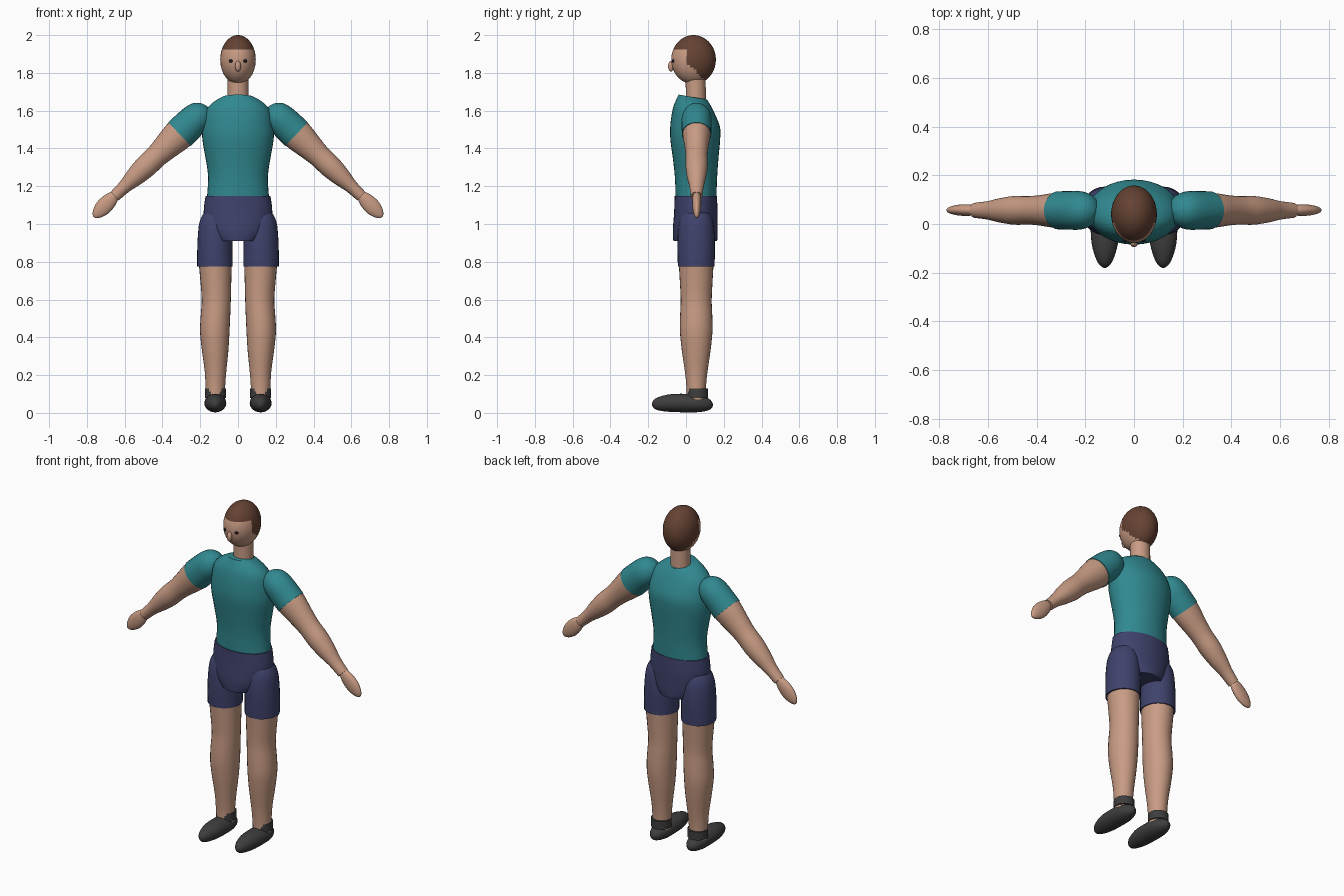
import bpy
import bmesh
from math import sin, cos, pi
from mathutils import Vector

if "Cube" in bpy.data.objects:
    bpy.data.objects.remove(bpy.data.objects["Cube"], do_unlink=True)


def material(name, r, g, b):
    m = bpy.data.materials.new(name)
    m.use_nodes = True
    m.diffuse_color = (r, g, b, 1)
    bsdf = next(n for n in m.node_tree.nodes if n.type == 'BSDF_PRINCIPLED')
    bsdf.inputs["Base Color"].default_value = (r, g, b, 1)
    bsdf.inputs["Roughness"].default_value = 0.8
    return m


SKIN = material("skin", 0.58, 0.33, 0.23)
TEAL = material("teal shirt", 0.03, 0.25, 0.28)
NAVY = material("navy shorts", 0.05, 0.055, 0.15)
HAIR = material("brown hair", 0.13, 0.055, 0.033)
SHOE = material("charcoal shoe", 0.048, 0.048, 0.048)
EYE = material("dark eye", 0.012, 0.012, 0.015)

X, Y, Z = Vector((1, 0, 0)), Vector((0, 1, 0)), Vector((0, 0, 1))


def finish(name, bm, *mats):
    bmesh.ops.recalc_face_normals(bm, faces=bm.faces[:])
    mesh = bpy.data.meshes.new(name)
    bm.to_mesh(mesh)
    bm.free()
    obj = bpy.data.objects.new(name, mesh)
    bpy.context.collection.objects.link(obj)
    for m in mats:
        mesh.materials.append(m)
    bpy.ops.object.select_all(action='DESELECT')
    obj.select_set(True)
    bpy.context.view_layer.objects.active = obj
    bpy.ops.object.shade_smooth_by_angle(angle=pi / 4)
    return obj


def smooth_rings(rings, steps=3):
    """Catmull-Rom interpolation between key cross-sections."""
    keys = [Vector(r) for r in rings]
    keys = [keys[0]] + keys + [keys[-1]]
    out = []
    for a, b, c, d in zip(keys, keys[1:], keys[2:], keys[3:]):
        for i in range(steps):
            t = i / steps
            out.append((2 * b + (c - a) * t + (2 * a - 5 * b + 4 * c - d) * t * t
                        + (3 * b - a - 3 * c + d) * t ** 3) / 2)
    return out + [keys[-1]]


def loft(name, mat, place, u, v, rings, side=1, segs=28, bend=None):
    """Skin elliptical rings; place(ring) gives the centre, the last two values the radii."""
    bm = bmesh.new()
    loops = []
    for ring in smooth_rings(rings):
        loop = []
        for i in range(segs):
            a = 2 * pi * i / segs
            p = place(ring) + u * cos(a) * ring[-2] + v * sin(a) * ring[-1]
            if bend:
                p = bend(p)
            loop.append(bm.verts.new((p.x * side, p.y, p.z)))
        loops.append(loop)
    for a, b in zip(loops, loops[1:]):
        for i in range(segs):
            j = (i + 1) % segs
            bm.faces.new((a[i], a[j], b[j], b[i]))
    bm.faces.new(loops[0])
    bm.faces.new(loops[-1])
    return finish(name, bm, mat)


def ball(name, centre, radii, *mats, segs=32, rule=None):
    bm = bmesh.new()
    bmesh.ops.create_uvsphere(bm, u_segments=segs, v_segments=segs * 3 // 4, radius=1)
    for vert in bm.verts:
        vert.co = Vector(c + r * k for c, r, k in zip(centre, radii, vert.co))
    if rule:
        for f in bm.faces:
            f.material_index = int(rule(f.calc_center_median()))
    return finish(name, bm, *mats)


def upright(r):
    return Vector((0, r[1], r[0]))


def leg_place(r):
    return Vector((r[1], 0.054, r[0]))


# Head with painted hair, nose and neck
ball("head", (0, 0.04, 1.87), (0.094, 0.118, 0.13), SKIN, HAIR, segs=40,
     rule=lambda p: p.z > 1.925 or (p.y > 0 and p.z > 1.862 - 1.03 * p.y))
ball("nose", (0, -0.08, 1.835), (0.015, 0.015, 0.028), SKIN, segs=16)
loft("neck", SKIN, upright, X, Y,
     [(1.62, 0.052, 0.056, 0.054), (1.70, 0.052, 0.055, 0.053), (1.80, 0.05, 0.055, 0.053)])


# Shirt, with a collar that dips toward the back
def collar(p):
    k = min(max((p.z - 1.5) / 0.17, 0), 1)
    return p - Z * (0.17 * k * (p.y - 0.037))


loft("shirt", TEAL, upright, X, Y, [
    (1.145, 0.053, 0.164, 0.108), (1.25, 0.053, 0.158, 0.112),
    (1.35, 0.051, 0.172, 0.121), (1.45, 0.049, 0.189, 0.132),
    (1.52, 0.048, 0.187, 0.131), (1.60, 0.04, 0.170, 0.110),
    (1.645, 0.038, 0.130, 0.09), (1.672, 0.036, 0.082, 0.075)], segs=36, bend=collar)

# Shorts body
loft("shorts_body", NAVY, upright, X, Y, [
    (1.148, 0.052, 0.172, 0.112), (1.06, 0.052, 0.182, 0.115),
    (0.98, 0.049, 0.168, 0.118), (0.935, 0.049, 0.14, 0.118),
    (0.91, 0.049, 0.115, 0.116)], segs=36)

# Arm axis, sloping down and outward
ARM_START = Vector((0.31, 0.056, 1.476))
ARM_DIR = Vector((0.34, 0, -0.326)).normalized()
ARM_SIDE = ARM_DIR.cross(Y)


def arm_place(r):
    return ARM_START + ARM_DIR * r[0]


HAND_START = Vector((0.645, 0.057, 1.16))
HAND_DIR = Vector((0.12, 0, -0.125)).normalized()


def hand_place(r):
    return HAND_START + HAND_DIR * r[0]


def shoe_place(r):
    return Vector((0.12, r[0], r[1]))


for tag, s in (("left", 1), ("right", -1)):
    ball(tag + "_eye", (0.037 * s, -0.067, 1.863), (0.011, 0.008, 0.009), EYE, segs=12)

    # Rounded shoulder and sleeve
    loft(tag + "_sleeve", TEAL, arm_place, ARM_SIDE, Y, [
        (-0.208, 0.006, 0.006), (-0.195, 0.04, 0.04), (-0.165, 0.068, 0.066),
        (-0.12, 0.081, 0.079), (-0.06, 0.085, 0.079), (0, 0.086, 0.078)], side=s)
    # Bare arm
    loft(tag + "_arm", SKIN, arm_place, ARM_SIDE, Y, [
        (-0.02, 0.084, 0.076), (0.03, 0.081, 0.071), (0.10, 0.07, 0.063),
        (0.17, 0.061, 0.058), (0.25, 0.060, 0.059), (0.33, 0.05, 0.050),
        (0.40, 0.036, 0.038), (0.475, 0.031, 0.031)], side=s)
    # Mitten-like hand
    loft(tag + "_hand", SKIN, hand_place, HAND_DIR.cross(Y), Y, [
        (-0.005, 0.012, 0.014), (0.02, 0.030, 0.021), (0.06, 0.041, 0.024),
        (0.105, 0.042, 0.022), (0.145, 0.029, 0.016), (0.165, 0.014, 0.009),
        (0.171, 0.003, 0.003)], side=s)

    # Shorts leg, bare leg and sock
    loft(tag + "_shorts_leg", NAVY, leg_place, X, Y, [
        (1.085, 0.115, 0.035, 0.04), (1.06, 0.118, 0.062, 0.07),
        (1.01, 0.12, 0.084, 0.090), (0.93, 0.121, 0.092, 0.098),
        (0.85, 0.122, 0.094, 0.099), (0.775, 0.122, 0.094, 0.097)], side=s)
    loft(tag + "_leg", SKIN, leg_place, X, Y, [
        (0.80, 0.121, 0.088, 0.093), (0.72, 0.118, 0.083, 0.088),
        (0.60, 0.115, 0.077, 0.082), (0.52, 0.119, 0.078, 0.085),
        (0.43, 0.123, 0.078, 0.086), (0.33, 0.121, 0.07, 0.076),
        (0.22, 0.119, 0.057, 0.060), (0.14, 0.12, 0.052, 0.052),
        (0.07, 0.12, 0.05, 0.05)], side=s)
    loft(tag + "_sock", SHOE, lambda r: Vector((r[1], 0.06, r[0])), X, Y, [
        (0.128, 0.12, 0.056, 0.056), (0.08, 0.12, 0.056, 0.056)], side=s)

    # Pointed shoe
    loft(tag + "_shoe", SHOE, shoe_place, X, Z, [
        (-0.18, 0.046, 0.005, 0.006), (-0.168, 0.047, 0.021, 0.024),
        (-0.14, 0.049, 0.037, 0.037), (-0.08, 0.052, 0.054, 0.047),
        (0, 0.052, 0.058, 0.049), (0.07, 0.049, 0.053, 0.045),
        (0.12, 0.045, 0.034, 0.031), (0.138, 0.043, 0.015, 0.015),
        (0.143, 0.043, 0.003, 0.003)], side=s)
